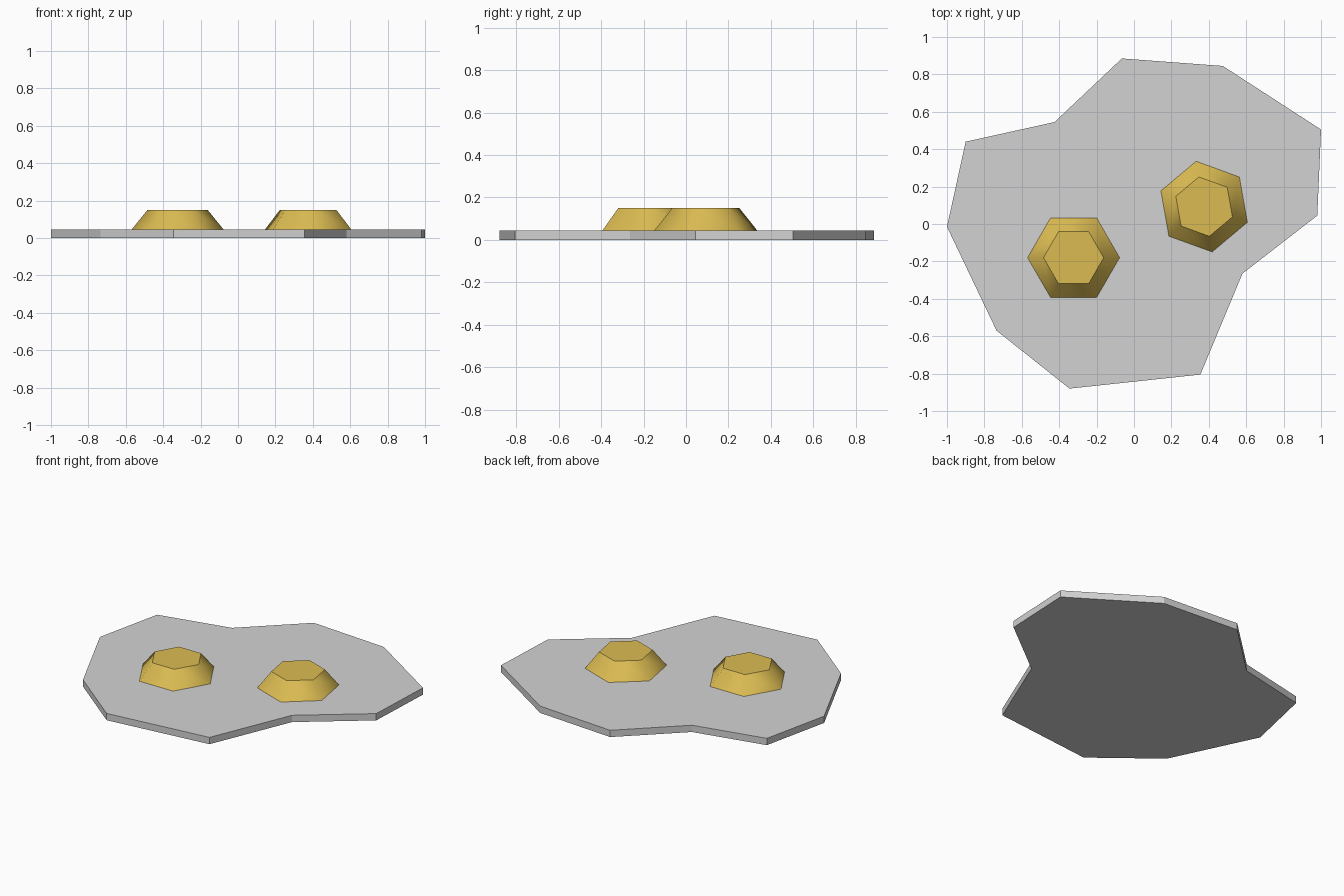
import bpy, bmesh
from math import radians
from mathutils import Matrix

if "Cube" in bpy.data.objects:
    bpy.data.objects.remove(bpy.data.objects["Cube"])

PLATE_TOP = 0.045
STUD_TOP = 0.15


def material(name, rgb):
    m = bpy.data.materials.new(name)
    m.diffuse_color = (*rgb, 1)
    m.use_nodes = True
    m.node_tree.nodes["Principled BSDF"].inputs["Base Color"].default_value = m.diffuse_color
    return m


def finish(bm, name, mat):
    bmesh.ops.recalc_face_normals(bm, faces=bm.faces)
    mesh = bpy.data.meshes.new(name)
    bm.to_mesh(mesh)
    bm.free()
    mesh.materials.append(mat)
    obj = bpy.data.objects.new(name, mesh)
    bpy.context.collection.objects.link(obj)
    return obj


grey = material("light grey", (0.65, 0.65, 0.65))
gold = material("gold", (0.71, 0.50, 0.085))

# Irregular flat slab, extruded from its outline
outline = [(-0.065, 0.885), (-0.425, 0.545), (-0.90, 0.44), (-1.0, -0.015),
           (-0.735, -0.57), (-0.345, -0.88), (0.355, -0.805), (0.58, -0.265),
           (0.98, 0.045), (1.0, 0.505), (0.475, 0.845)]
bm = bmesh.new()
base = bm.faces.new([bm.verts.new((x, y, 0)) for x, y in outline])
ext = bmesh.ops.extrude_face_region(bm, geom=[base], use_keep_orig=True)
bmesh.ops.translate(bm, vec=(0, 0, PLATE_TOP),
                    verts=[v for v in ext["geom"] if isinstance(v, bmesh.types.BMVert)])
finish(bm, "slab", grey)


# Hexagonal tapered studs: smooth sides, flat caps
def stud(name, x, y, angle):
    bm = bmesh.new()
    bmesh.ops.create_cone(bm, cap_ends=True, segments=6, radius1=0.246,
                          radius2=0.161, depth=STUD_TOP - PLATE_TOP)
    # put a corner on the given heading
    v = bm.verts[:][0].co
    heading = Matrix.Rotation(radians(angle), 3, 'Z')
    flat = v.xy.to_3d().normalized()
    align = flat.rotation_difference((heading.col[0])).to_matrix()
    bmesh.ops.rotate(bm, verts=bm.verts, matrix=align)
    bmesh.ops.translate(bm, verts=bm.verts,
                        vec=(x, y, (STUD_TOP + PLATE_TOP) / 2))
    bm.normal_update()
    for f in bm.faces:
        f.smooth = abs(f.normal.z) < 0.9
    finish(bm, name, gold)


stud("left_stud", -0.323, -0.18, 0)
stud("right_stud", 0.375, 0.093, 40)
